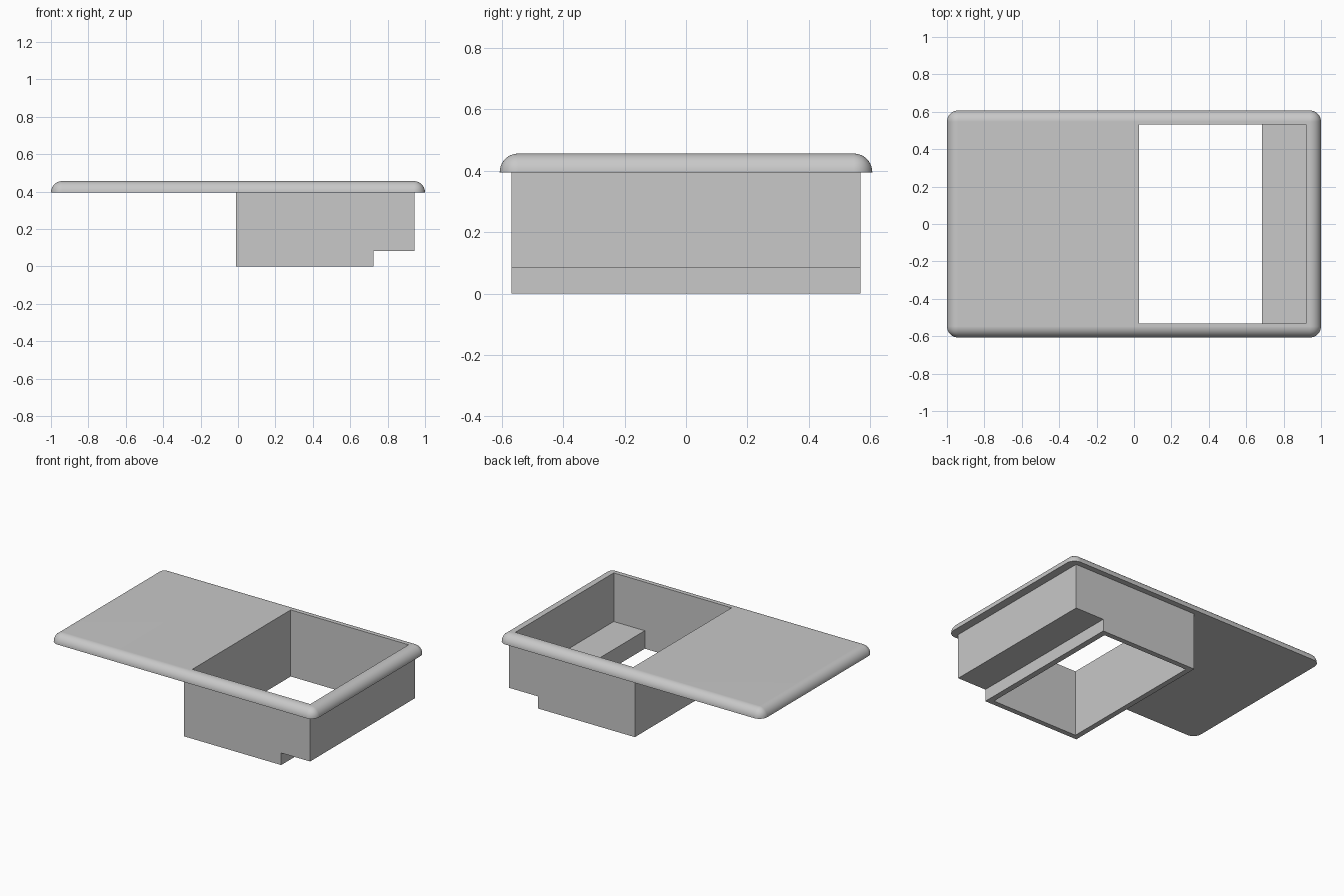
import bpy, bmesh

cube = bpy.data.objects.get("Cube")
if cube:
    bpy.data.objects.remove(cube, do_unlink=True)

# Plain grey used on every part
grey = bpy.data.materials.new("plain grey")
grey.use_nodes = True
COLOUR = (0.58, 0.58, 0.58, 1)
grey.diffuse_color = COLOUR
grey.node_tree.nodes["Principled BSDF"].inputs["Base Color"].default_value = COLOUR

HALF_Y = 0.607          # half depth of the top slab
TOP, UNDER = 0.456, 0.394
ROUND = 0.06            # radius of the slab's rounded rim


def add_object(name, bm):
    bmesh.ops.recalc_face_normals(bm, faces=bm.faces)
    mesh = bpy.data.meshes.new(name)
    bm.to_mesh(mesh)
    bm.free()
    mesh.materials.append(grey)
    obj = bpy.data.objects.new(name, mesh)
    bpy.context.collection.objects.link(obj)
    return obj


def prism(name, profile, half_y):
    """Extrude an x-z profile symmetrically along y."""
    bm = bmesh.new()
    face = bm.faces.new([bm.verts.new((x, -half_y, z)) for x, z in profile])
    new = bmesh.ops.extrude_face_region(bm, geom=[face])["geom"]
    verts = [v for v in new if isinstance(v, bmesh.types.BMVert)]
    bmesh.ops.translate(bm, verts=verts, vec=(0, 2 * half_y, 0))
    return add_object(name, bm)


def activate(obj):
    bpy.ops.object.select_all(action="DESELECT")
    obj.select_set(True)
    bpy.context.view_layer.objects.active = obj


def cut(obj, cutter):
    mod = obj.modifiers.new("opening", "BOOLEAN")
    mod.operation = "DIFFERENCE"
    mod.solver = "EXACT"
    mod.object = cutter
    activate(obj)
    bpy.ops.object.modifier_apply(modifier=mod.name)


def stepped(left, step, right, low, ledge, high):
    return [(left, low), (step, low), (step, ledge),
            (right, ledge), (right, high), (left, high)]


# Top slab: rounded upper rim and corners, flat underside
slab = prism("top_slab", [(-1, UNDER), (1, UNDER), (1, TOP), (-1, TOP)], HALF_Y)
bm = bmesh.new()
bm.from_mesh(slab.data)
rim = [e for e in bm.edges if max(v.co.z for v in e.verts) > TOP - 0.001]
bmesh.ops.bevel(bm, geom=rim, offset=ROUND, segments=10, profile=0.5, affect="EDGES")
bm.to_mesh(slab.data)
bm.free()

# Stepped basin hanging below the slab
basin = prism("basin", stepped(-0.01, 0.725, 0.944, 0, 0.083, UNDER), 0.568)

# One cutter opens both slab and basin, leaving a ledge and an open floor
cutter = prism("opening_cutter", stepped(0.027, 0.685, 0.92, -0.2, 0.123, 0.8), 0.532)
cut(slab, cutter)
cut(basin, cutter)
bpy.data.objects.remove(cutter, do_unlink=True)

# Smooth rim with flat top kept flat
activate(slab)
bpy.ops.object.shade_smooth_by_angle(angle=0.6)
normals = slab.modifiers.new("flat_top", "WEIGHTED_NORMAL")
normals.keep_sharp = True
